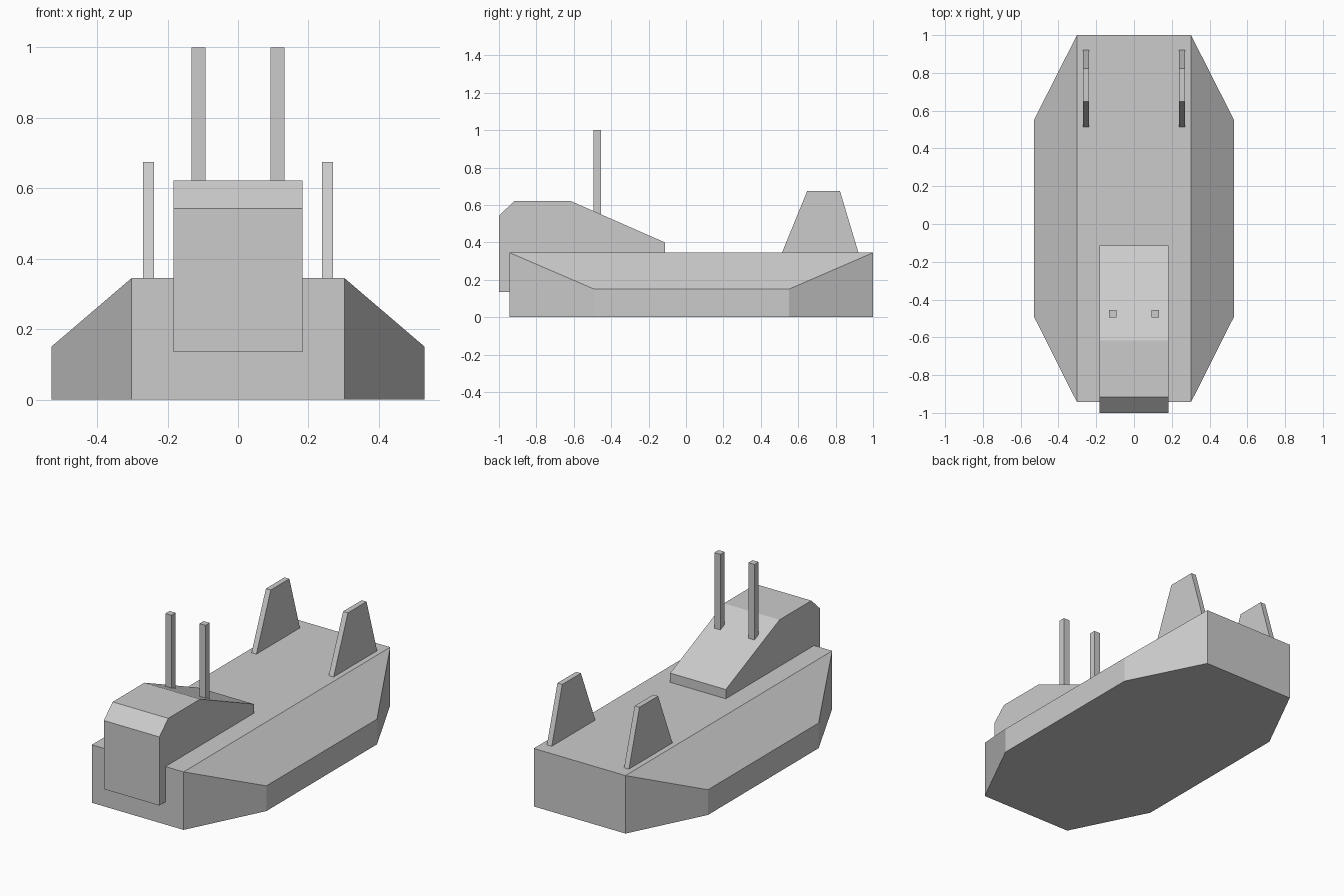
import bpy
import bmesh

if "Cube" in bpy.data.objects:
    bpy.data.objects.remove(bpy.data.objects["Cube"])


def make_object(name, verts, faces):
    mesh = bpy.data.meshes.new(name)
    mesh.from_pydata(verts, [], faces)
    bm = bmesh.new()
    bm.from_mesh(mesh)
    bmesh.ops.recalc_face_normals(bm, faces=bm.faces)
    bm.to_mesh(mesh)
    bm.free()
    obj = bpy.data.objects.new(name, mesh)
    bpy.context.collection.objects.link(obj)
    return obj


def extrude_side_profile(name, profile, x0, x1):
    """Extrude a (y, z) profile from x0 to x1."""
    n = len(profile)
    verts = [(x, y, z) for x in (x0, x1) for y, z in profile]
    faces = [range(n), range(n, 2 * n)]
    faces += [(i, (i + 1) % n, (i + 1) % n + n, i + n) for i in range(n)]
    return make_object(name, verts, [tuple(f) for f in faces])


# Hull: octagonal plan, flat deck with sloping shoulders
half = [(0.302, -0.943), (0.53, -0.49), (0.53, 0.55), (0.302, 1.0)]
outline = half + [(-x, y) for x, y in reversed(half)]
verts = [(x, y, 0) for x, y in outline]
verts += [(x, y, 0.15 if abs(x) > 0.4 else 0.345) for x, y in outline]
faces = [tuple(range(8)), (8, 11, 12, 15), (8, 9, 10, 11), (12, 13, 14, 15)]
faces += [(i, (i + 1) % 8, (i + 1) % 8 + 8, i + 8) for i in range(8)]
make_object("hull", verts, faces)

# Cabin: wedge overhanging the front of the hull
cabin = [(-1.0, 0.135), (-1.0, 0.543), (-0.917, 0.622), (-0.618, 0.622),
         (-0.113, 0.40), (-0.113, 0.135)]
extrude_side_profile("cabin", cabin, -0.183, 0.183)

# Paired funnels on the cabin roof and fins on the rear deck
funnel = [(-0.494, 0.53), (-0.494, 1.0), (-0.455, 1.0), (-0.455, 0.53)]
fin = [(0.513, 0.345), (0.648, 0.675), (0.823, 0.675), (0.922, 0.345)]
for side, s in (("left", -1), ("right", 1)):
    extrude_side_profile("funnel_" + side, funnel, s * 0.092, s * 0.132)
    extrude_side_profile("fin_" + side, fin, s * 0.238, s * 0.27)
